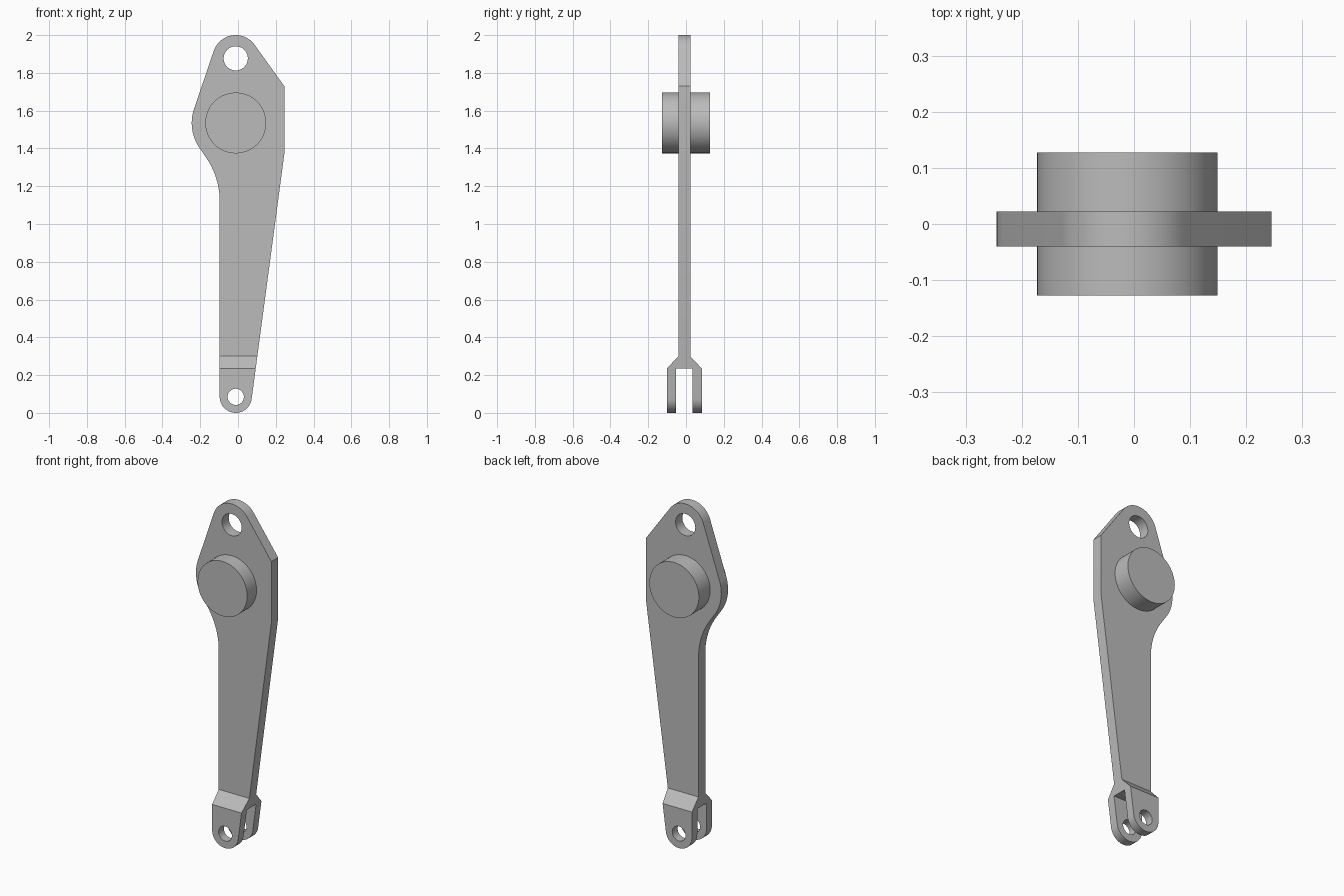
import bpy, bmesh
from math import sin, cos, radians, pi
from mathutils import Vector

cube = bpy.data.objects.get("Cube")
if cube:
    bpy.data.objects.remove(cube, do_unlink=True)

steel = bpy.data.materials.new("grey_steel")
steel.use_nodes = True
GREY = (0.5, 0.5, 0.5, 1)
steel.diffuse_color = GREY
steel.node_tree.nodes["Principled BSDF"].inputs["Base Color"].default_value = GREY

AXIS_X = -0.012                     # shared centre line of pin, boss and eye
PIN_Z, BOSS_Z, EYE_Z = 0.085, 1.535, 1.877


def prism(name, points, direction):
    """Extrude a closed loop of 3D points along a direction."""
    bm = bmesh.new()
    face = bm.faces.new([bm.verts.new(p) for p in points])
    new = bmesh.ops.extrude_face_region(bm, geom=[face])["geom"]
    verts = [v for v in new if isinstance(v, bmesh.types.BMVert)]
    bmesh.ops.translate(bm, verts=verts, vec=Vector(direction))
    bmesh.ops.recalc_face_normals(bm, faces=bm.faces)
    mesh = bpy.data.meshes.new(name)
    bm.to_mesh(mesh)
    bm.free()
    mesh.materials.append(steel)
    obj = bpy.data.objects.new(name, mesh)
    bpy.context.collection.objects.link(obj)
    return obj


def arc(cx, cz, r, start, end, steps=24):
    angles = [radians(start + (end - start) * i / steps) for i in range(steps + 1)]
    return [(cx + r * cos(a), cz + r * sin(a)) for a in angles]


def disc(name, z, r, y0, y1, sides=64):
    loop = arc(AXIS_X, z, r, 0, 360, sides)[:-1]
    return prism(name, [(x, y0, h) for x, h in loop], (0, y1 - y0, 0))


def select(obj):
    bpy.ops.object.select_all(action='DESELECT')
    obj.select_set(True)
    bpy.context.view_layer.objects.active = obj


def cut(obj, tool, operation):
    tool.hide_render = True
    mod = obj.modifiers.new(operation, 'BOOLEAN')
    mod.object, mod.operation, mod.solver = tool, operation, 'EXACT'
    select(obj)
    bpy.ops.object.modifier_apply(modifier=mod.name)
    bpy.data.objects.remove(tool, do_unlink=True)


# Arm outline, counter-clockwise: eye, boss bulge, concave neck, pin end, right edge
outline = (arc(AXIS_X, EYE_Z, 0.123, 35.6, 161.2)
           + arc(AXIS_X, BOSS_Z, 0.233, 161.2, 215)
           + arc(-0.507, 1.12, 0.41, 35, 0)
           + arc(AXIS_X, PIN_Z, 0.085, 180, 352.4)
           + [(0.245, 1.37), (0.245, 1.73)])
arm = prism("lever_arm", [(x, -0.2, z) for x, z in outline], (0, 0.4, 0))

# Side profile: thin plate widening into a slotted fork
MID, PLATE, FORK, SLOT = -0.009, 0.0315, 0.0925, 0.043
half = [(PLATE, 2.1), (PLATE, 0.30), (FORK, 0.235), (FORK, -0.1), (SLOT, -0.1), (SLOT, 0.235)]
side = [(MID + y, z) for y, z in half] + [(MID - y, z) for y, z in reversed(half)]
cut(arm, prism("side_profile", [(-0.5, y, z) for y, z in side], (1, 0, 0)), 'INTERSECT')

# Eye hole at the top, pin hole through both fork cheeks
for z, r in ((EYE_Z, 0.064), (PIN_Z, 0.043)):
    cut(arm, disc("hole_cutter", z, r, -0.3, 0.3), 'DIFFERENCE')

# Round boss through the plate
boss = disc("pivot_boss", BOSS_Z, 0.161, -0.1275, 0.1275)

for obj in (arm, boss):
    select(obj)
    bpy.ops.object.shade_smooth_by_angle(angle=pi / 7)
